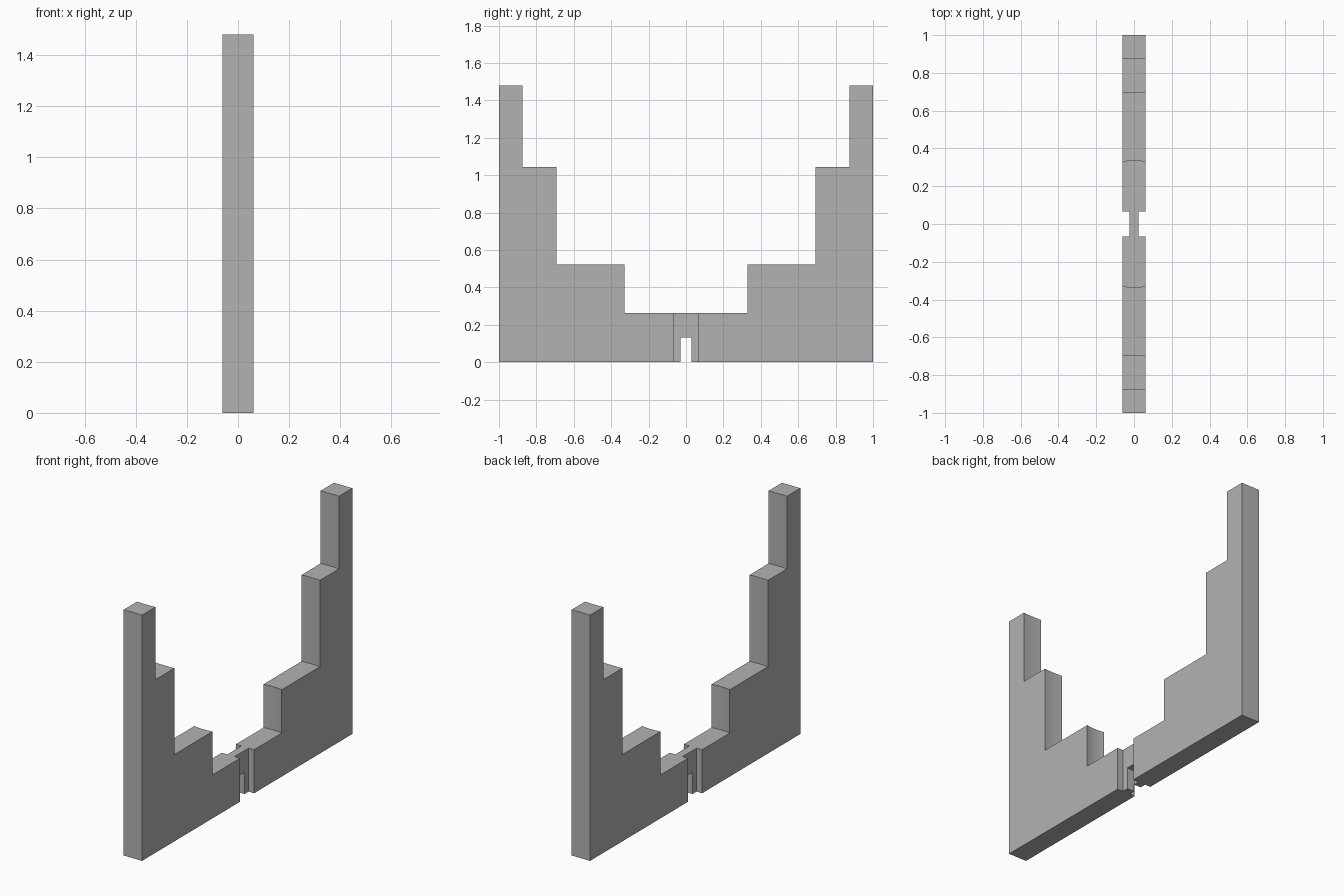
import bpy

cube = bpy.data.objects.get("Cube")
if cube:
    bpy.data.objects.remove(cube, do_unlink=True)

HALF_WIDTH = 0.061
HEIGHT = 1.48

grey = bpy.data.materials.new("plain grey")
grey.use_nodes = True
colour = (0.45, 0.45, 0.45, 1)
grey.diffuse_color = colour
grey.node_tree.nodes["Principled BSDF"].inputs["Base Color"].default_value = colour


def box(name, low, high):
    centre = [(a + b) / 2 for a, b in zip(low, high)]
    bpy.ops.mesh.primitive_cube_add(size=1, location=centre)
    obj = bpy.context.object
    obj.name = name
    obj.scale = [b - a for a, b in zip(low, high)]
    bpy.ops.object.transform_apply(location=True, scale=True)
    return obj


def bore(name, edge_y, floor):
    """Round cutter whose wall meets the side faces at edge_y."""
    radius = (edge_y ** 2 + HALF_WIDTH ** 2) ** 0.5
    depth = HEIGHT + 0.2 - floor
    bpy.ops.mesh.primitive_cylinder_add(
        vertices=192, radius=radius, depth=depth, location=(0, 0, floor + depth / 2))
    bpy.context.object.name = name
    return bpy.context.object


# Full slab that the stepped wall is cut from
wall = box("stepped_wall", (-HALF_WIDTH, -1, 0), (HALF_WIDTH, 1, HEIGHT))
wall.data.materials.append(grey)

# Concentric bores make the three curved steps on each side
cutters = [bore("step_cutter", y, z)
           for y, z in ((0.873, 1.043), (0.692, 0.523), (0.329, 0.262))]

# Side grooves leave a thin web in the middle
for low, high in ((-0.2, -0.024), (0.024, 0.2)):
    cutters.append(box("groove_cutter", (low, -0.067, -0.1), (high, 0.067, 0.5)))

# Small slot through the foot of the web
cutters.append(box("slot_cutter", (-0.2, -0.029, -0.1), (0.2, 0.029, 0.131)))

bpy.context.view_layer.objects.active = wall
for cutter in cutters:
    cutter.hide_render = True
    cut = wall.modifiers.new("cut", "BOOLEAN")
    cut.operation = "DIFFERENCE"
    cut.solver = "EXACT"
    cut.object = cutter
    bpy.ops.object.modifier_apply(modifier=cut.name)
    bpy.data.objects.remove(cutter, do_unlink=True)

# Smooth the curved step faces, keep the corners crisp
bpy.ops.object.select_all(action="DESELECT")
wall.select_set(True)
bpy.context.view_layer.objects.active = wall
bpy.ops.object.shade_smooth_by_angle()
